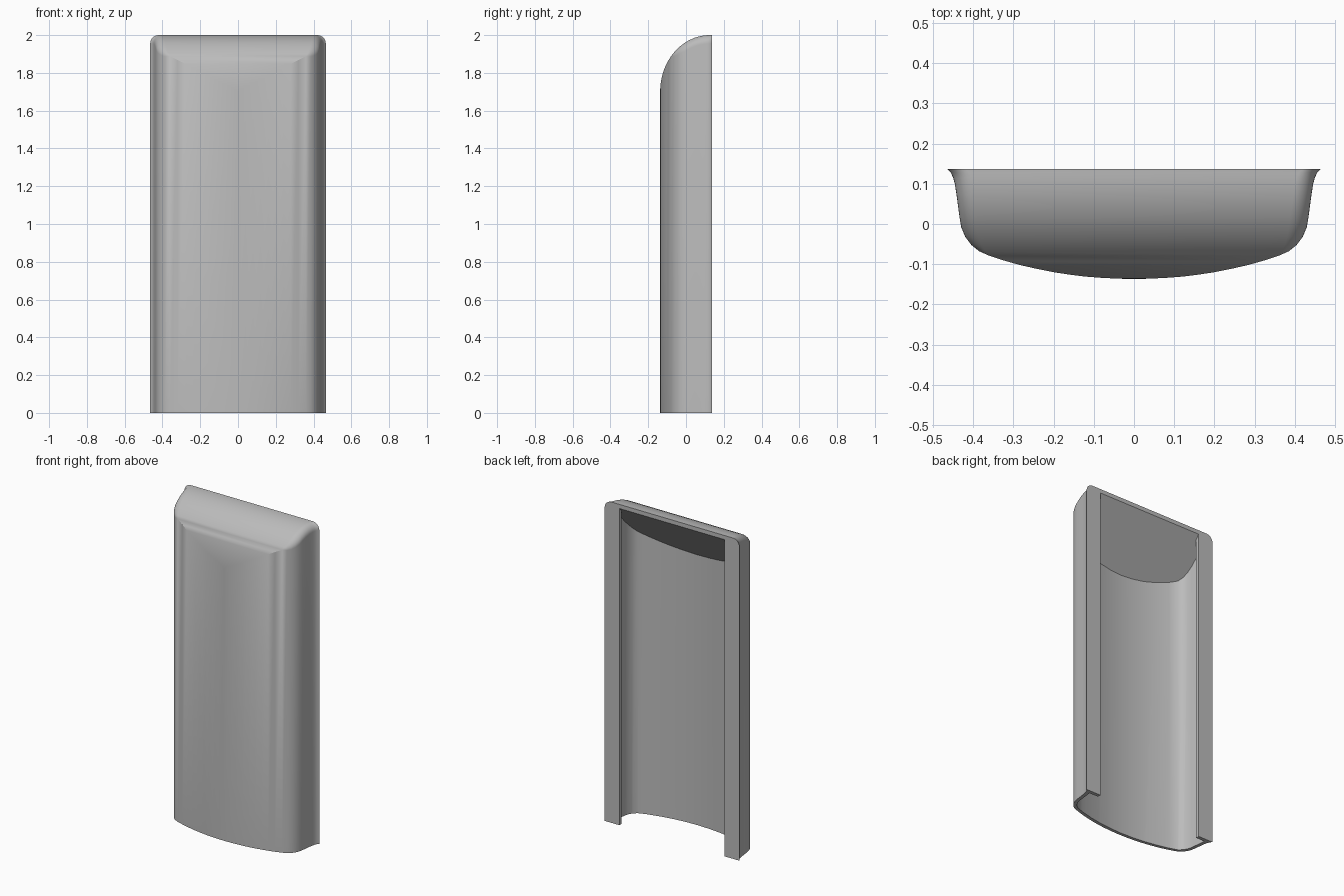
import bpy, bmesh, math

cube = bpy.data.objects.get("Cube")
if cube:
    bpy.data.objects.remove(cube)

FRONT, BACK, TOP = -0.137, 0.137, 2.0
ARC = 8

# Outer half section (half width, depth) from the front centre to the flared back edge
OUTER = [(0, FRONT), (.04, -.136), (.08, -.134), (.12, -.131), (.16, -.126),
         (.2, -.12), (.24, -.112), (.28, -.103), (.32, -.092), (.36, -.079),
         (.385, -.068), (.405, -.052), (.42, -.032), (.43, -.008), (.434, .015),
         (.438, .045), (.442, .075), (.446, .1), (.45, .115), (.456, .128), (.465, BACK)]
# Inner half section of the hollow, ending in the slot between the back flanges
INNER = [(0, -.117), (.08, -.114), (.16, -.106), (.24, -.092), (.32, -.072),
         (.37, -.055), (.393, -.035), (.407, -.008), (.413, .015), (.424, .115),
         (.363, .115), (.363, .2)]


def height(y):
    """Domed shoulder: quarter ellipse from the front face up to the top."""
    u = max(0, (.125 - y) / (.125 - FRONT))
    return 1.7 + (TOP - 1.7) * math.sqrt(max(0, 1 - u * u))


def ceiling(y):
    """Sloping flat ceiling of the hollow."""
    return 1.685 + (y + .117) * 1.14


def make_object(name, bm):
    bmesh.ops.remove_doubles(bm, verts=bm.verts, dist=1e-5)
    bmesh.ops.recalc_face_normals(bm, faces=bm.faces)
    mesh = bpy.data.meshes.new(name)
    bm.to_mesh(mesh)
    bm.free()
    obj = bpy.data.objects.new(name, mesh)
    bpy.context.collection.objects.link(obj)
    return obj


def arch(w, y):
    """Upright outline at one depth, with rounded top corners."""
    h = height(y)
    r = .045 * min(1, max(0, (w - .36) / .07))
    half = [(w, 0)]
    for i in range(ARC + 1):
        a = math.pi / 2 * i / ARC
        half.append((w - r + r * math.cos(a), h - r + r * math.sin(a)))
    return [(x, y, z) for x, z in half] + [(-x, y, z) for x, z in reversed(half)]


# Solid cover lofted from front to back
bm = bmesh.new()
rings = [[bm.verts.new(p) for p in arch(w, y)] for w, y in OUTER]
for a, b in zip(rings, rings[1:]):
    for i in range(len(a)):
        j = (i + 1) % len(a)
        bm.faces.new((a[i], a[j], b[j], b[i]))
bm.faces.new(rings[-1])
cover = make_object("cover_shell", bm)

# Hollow with an open bottom and a back slot
bm = bmesh.new()
section = INNER + [(-x, y) for x, y in reversed(INNER[1:])]
low = [bm.verts.new((x, y, -.1)) for x, y in section]
high = [bm.verts.new((x, y, ceiling(y))) for x, y in section]
bm.faces.new(low)
bm.faces.new(high)
for i in range(len(low)):
    j = (i + 1) % len(low)
    bm.faces.new((low[i], low[j], high[j], high[i]))
hollow = make_object("hollow_cutter", bm)
hollow.hide_render = True

# Cut the hollow and drop the cutter
cut = cover.modifiers.new("hollow", 'BOOLEAN')
cut.operation = 'DIFFERENCE'
cut.solver = 'EXACT'
cut.object = hollow
bpy.ops.object.select_all(action='DESELECT')
cover.select_set(True)
bpy.context.view_layer.objects.active = cover
bpy.ops.object.modifier_apply(modifier=cut.name)
bpy.data.objects.remove(hollow)
bpy.ops.object.shade_smooth_by_angle(angle=math.radians(30))

# Plain grey finish
grey = bpy.data.materials.new("grey")
grey.use_nodes = True
color = (.5, .5, .5, 1)
grey.diffuse_color = color
grey.node_tree.nodes["Principled BSDF"].inputs["Base Color"].default_value = color
cover.data.materials.clear()
cover.data.materials.append(grey)
